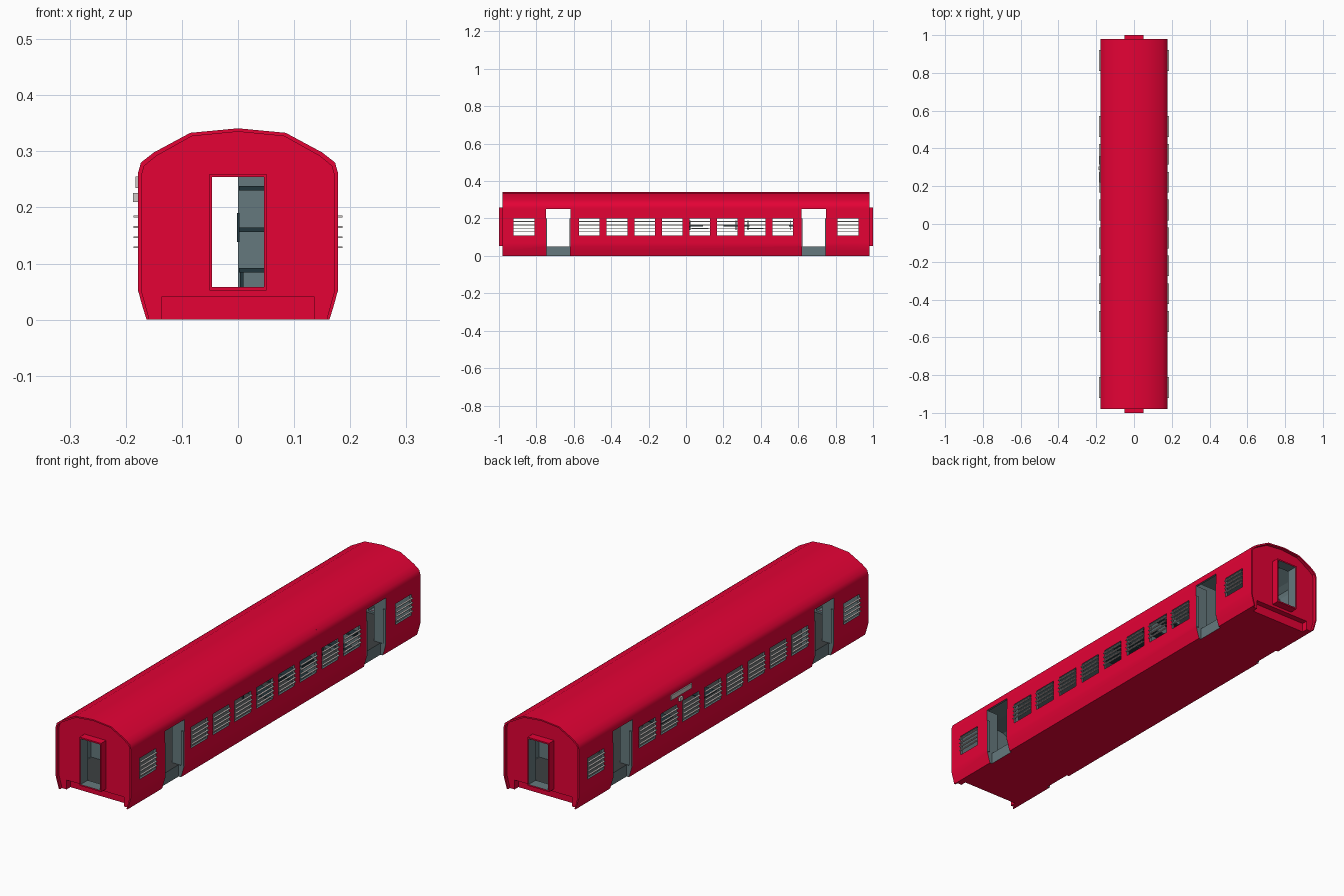
import bpy
import bmesh

cube = bpy.data.objects.get("Cube")
if cube:
    bpy.data.objects.remove(cube, do_unlink=True)


def material(name, rgb):
    m = bpy.data.materials.new(name)
    m.use_nodes = True
    m.diffuse_color = (*rgb, 1)
    m.node_tree.nodes["Principled BSDF"].inputs["Base Color"].default_value = (*rgb, 1)
    return m


RED = material("crimson paint", (0.78, 0.0005, 0.036))
GREY = material("interior grey", (0.13, 0.19, 0.205))
DARK = material("dark teal berth", (0.016, 0.037, 0.045))
FLOOR = material("dark floor grey", (0.045, 0.052, 0.054))
PALE = material("pale steel", (0.62, 0.57, 0.56))


def finish(name, bm, mats, index=0):
    bmesh.ops.recalc_face_normals(bm, faces=bm.faces)
    for f in bm.faces:
        f.material_index = index
    me = bpy.data.meshes.new(name)
    bm.to_mesh(me)
    bm.free()
    for m in mats:
        me.materials.append(m)
    ob = bpy.data.objects.new(name, me)
    bpy.context.collection.objects.link(ob)
    return ob


def extrude_caps(bm, v):
    n = len(v) // 2
    bm.faces.new(v[:n])
    bm.faces.new(v[n:])
    for i in range(n):
        j = (i + 1) % n
        bm.faces.new((v[i], v[j], v[n + j], v[n + i]))


def boxes(name, items, mats, index=0):
    bm = bmesh.new()
    for x0, x1, y0, y1, z0, z1 in items:
        extrude_caps(bm, [bm.verts.new((x, y, z)) for y in (y0, y1)
                          for x, z in ((x0, z0), (x1, z0), (x1, z1), (x0, z1))])
    return finish(name, bm, mats, index)


def add_prism(bm, half, y0, y1):
    loop = half + [(-x, z) for x, z in reversed(half) if x > 0]
    extrude_caps(bm, [bm.verts.new((x, y, z)) for y in (y0, y1) for x, z in loop])


def span(s, a, b):
    return sorted((s * a, s * b))


# Half cross-section of the coach, from sill to roof ridge
HALF = [(0.163, 0), (0.171, 0.026), (0.178, 0.052), (0.178, 0.068), (0.178, 0.251),
        (0.178, 0.262), (0.173, 0.28), (0.15, 0.298), (0.085, 0.333), (0, 0.341)]


def inset(d, low):
    pts = [(x * (1 - d / 0.178), z - d * (z > 0.255)) for x, z in HALF if z > 0.03]
    return [low] + pts


SHELL = [RED, GREY, FLOOR]
bm = bmesh.new()
add_prism(bm, HALF, -0.98, 0.98)
body = finish("coach_body", bm, SHELL)


def cut(cutter):
    cutter.hide_render = True
    mod = body.modifiers.new("cut", "BOOLEAN")
    mod.operation = "DIFFERENCE"
    mod.solver = "EXACT"
    mod.object = cutter
    bpy.context.view_layer.objects.active = body
    bpy.ops.object.modifier_apply(modifier=mod.name)
    bpy.data.objects.remove(cutter, do_unlink=True)


# Hollow saloon
bm = bmesh.new()
add_prism(bm, inset(0.01, (0.166, 0.05)), -0.95, 0.95)
cut(finish("saloon_cutter", bm, SHELL, 1))

# Recessed end walls
bm = bmesh.new()
for s in (-1, 1):
    add_prism(bm, inset(0.006, (0.155, -0.01)), *span(s, 0.966, 1.1))
cut(finish("end_cutter", bm, SHELL))
cut(boxes("beam_cutter", [(-0.136, 0.136, *span(s, 0.94, 1.1), -0.02, 0.04)
                          for s in (-1, 1)], SHELL))
cut(boxes("gangway_cutter", [(-0.047, 0.047, *span(s, 0.93, 1.1), 0.057, 0.255)
                             for s in (-1, 1)], SHELL, 1))

# Windows and side doorways
WINDOWS = [-0.866, 0.866] + [(i - 3.5) * 0.1475 for i in range(8)]
DOORS = [-0.683, 0.683]
WIN, DOOR = 0.055, 0.066
cut(boxes("window_cutter", [(-0.3, 0.3, y - WIN, y + WIN, 0.11, 0.2) for y in WINDOWS],
          SHELL, 1))
cut(boxes("door_cutter", [(-0.3, 0.3, y - DOOR, y + DOOR, 0.052, 0.25) for y in DOORS],
          SHELL, 1))
cut(boxes("step_cutter", [(*span(s, 0.152, 0.3), y - 0.064, y + 0.064, -0.02, 0.06)
                          for y in DOORS for s in (-1, 1)], SHELL, 1))

# Smooth the curved roof and sill, leave walls flat, and darken the floor
for p in body.data.polygons:
    curved = p.center.z > 0.251 or p.center.z < 0.068
    outward = abs(p.normal.y) < 0.5 and p.normal.z > -0.5
    p.use_smooth = p.material_index == 0 and curved and outward
    if p.material_index == 1 and p.normal.z > 0.9 and p.center.z < 0.056:
        p.material_index = 2

# Gangway frames at both ends, lined in grey
frame = []
for s in (-1, 1):
    y = span(s, 0.96, 1.0)
    frame += [(-0.051, -0.046, *y, 0.052, 0.26), (0.046, 0.051, *y, 0.052, 0.26),
              (-0.046, 0.046, *y, 0.052, 0.058), (-0.046, 0.046, *y, 0.254, 0.26)]
gangway = boxes("gangway_frames", frame, [RED, GREY])
for p in gangway.data.polygons:
    p.material_index = int(abs(p.center.x) < 0.0465 and 0.0575 < p.center.z < 0.2545)

# Window bars standing proud of both sides
boxes("window_bars", [(*span(s, 0.178, 0.186), y - WIN, y + WIN, z - 0.0016, z + 0.0016)
                      for s in (-1, 1) for y in WINDOWS
                      for z in (0.129, 0.147, 0.165, 0.184)], [PALE])

# Doorway jambs and handrails
jambs, rails = [], []
for s in (-1, 1):
    for y in DOORS:
        for e in (-1, 1):
            edge = y + e * DOOR
            jambs.append((*span(s, 0.12, 0.172), *sorted((edge, edge + e * 0.006)), 0.05, 0.25))
            rails.append((*span(s, 0.166, 0.178), *sorted((edge, edge - e * 0.005)), 0.05, 0.2))
boxes("door_jambs", jambs, [GREY])
boxes("door_handrails", rails, [GREY])

# Compartment partitions
boxes("partitions", [(0, 0.167, y - 0.004, y + 0.004, 0.05, 0.285) for y in (0.295, 0.59)],
      [GREY])

# Berths in three tiers, with legs and guard rails
berths, posts = [], []
for y0, y1, guard in ((0.012, 0.09, 0.02), (0.2, 0.291, 0.265),
                      (0.299, 0.34, 0.33), (0.55, 0.586, 0.555)):
    for z in (0.088, 0.16, 0.234):
        berths.append((0.002, 0.166, y0, y1, z - 0.004, z + 0.004))
    posts.append((0.004, 0.01, y0 + 0.01, y0 + 0.016, 0.05, 0.086))
    posts.append((-0.002, 0.003, guard, guard + 0.005, 0.138, 0.19))
boxes("berths", berths, [DARK])
boxes("berth_posts", posts, [DARK])

# Folding side berths along the aisle
boxes("side_berths", [(-0.167, -0.1, y - 0.045, y + 0.045, 0.145, 0.149)
                      for y in (0.075, 0.37)], [DARK])

# Destination board and its lamp on the right side
boxes("side_board", [(-0.183, -0.176, 0.22, 0.36, 0.235, 0.255)], [PALE])
boxes("side_lamp", [(-0.187, -0.176, 0.285, 0.305, 0.21, 0.226)], [PALE])
